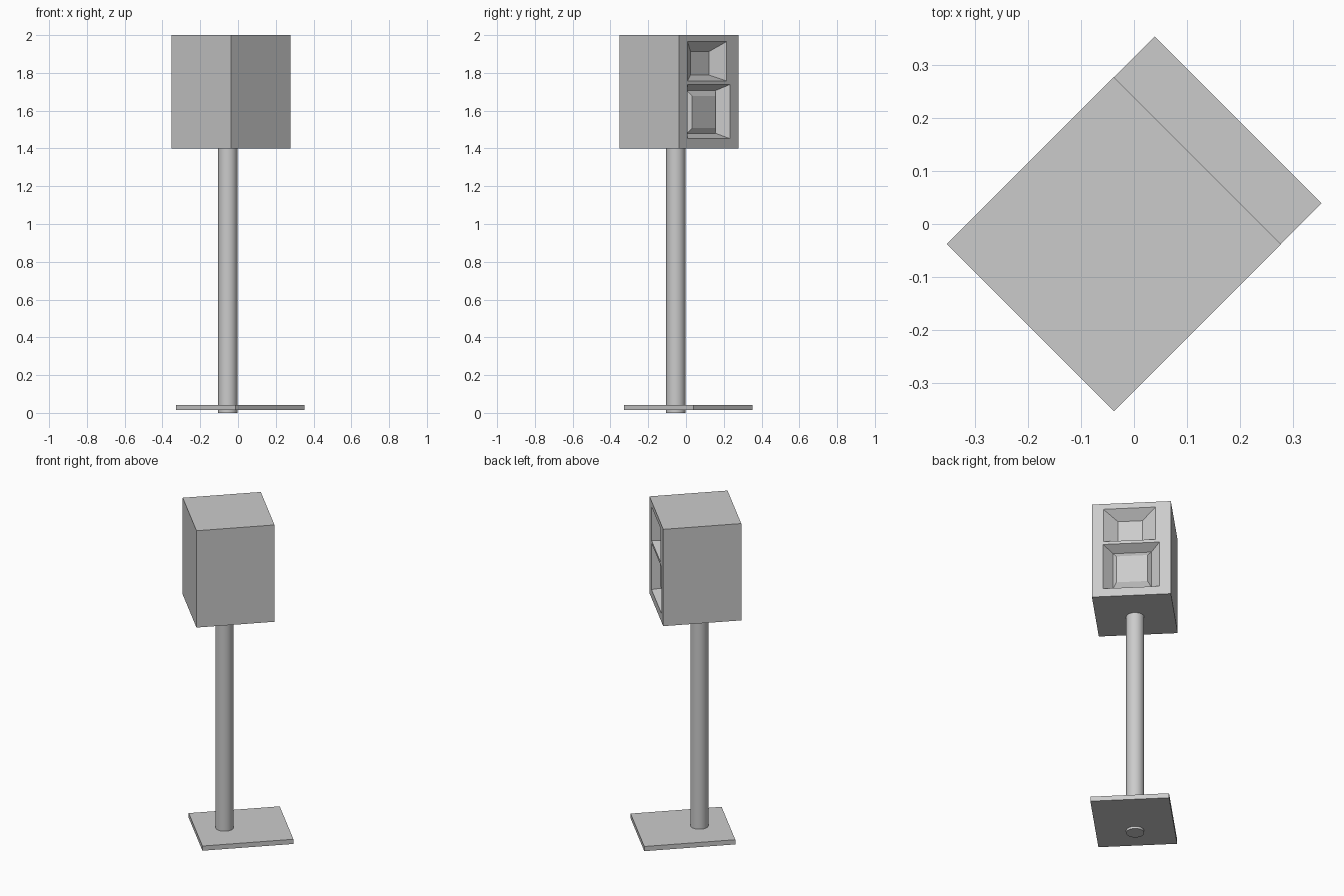
import bpy, bmesh, math

if "Cube" in bpy.data.objects:
    bpy.data.objects.remove(bpy.data.objects["Cube"])

TURN = math.radians(135)   # the speaker faces +x +y; parts are built facing local -y
FRONT = -0.169             # local y of the cabinet front
RECESS = FRONT + 0.055     # local y of the recess floors


def add_object(name, bm):
    bmesh.ops.recalc_face_normals(bm, faces=bm.faces)
    mesh = bpy.data.meshes.new(name)
    bm.to_mesh(mesh)
    bm.free()
    obj = bpy.data.objects.new(name, mesh)
    obj.rotation_euler.z = TURN
    bpy.context.collection.objects.link(obj)
    return obj


def frustum(name, y0, rect0, y1, rect1):
    """Block between two upright rectangles (x0, x1, z0, z1) at depths y0 and y1."""
    bm = bmesh.new()
    rings = []
    for y, (x0, x1, z0, z1) in ((y0, rect0), (y1, rect1)):
        rings.append([bm.verts.new((x, y, z)) for x, z in
                      ((x0, z0), (x1, z0), (x1, z1), (x0, z1))])
    a, b = rings
    bm.faces.new(a)
    bm.faces.new(b[::-1])
    for i in range(4):
        j = (i + 1) % 4
        bm.faces.new((a[i], b[i], b[j], a[j]))
    return add_object(name, bm)


def box(name, x0, x1, y0, y1, z0, z1):
    return frustum(name, y0, (x0, x1, z0, z1), y1, (x0, x1, z0, z1))


def carve(target, name, outer, inner):
    """Cut a tapered recess into the cabinet front."""
    k = 0.1  # carry the taper a little past the front face
    mouth = [o + k * (o - i) for o, i in zip(outer, inner)]
    cutter = frustum(name, FRONT - k * (RECESS - FRONT), mouth, RECESS, inner)
    cutter.hide_render = True
    cutter.hide_set(True)
    mod = target.modifiers.new(name, 'BOOLEAN')
    mod.operation = 'DIFFERENCE'
    mod.solver = 'EXACT'
    mod.object = cutter
    bpy.context.view_layer.objects.active = target
    bpy.ops.object.modifier_apply(modifier=name)
    bpy.data.objects.remove(cutter)


# Cabinet with two horn-shaped recesses
cabinet = box("cabinet", -0.2225, 0.2225, FRONT, 0.276, 1.4, 2.0)
carve(cabinet, "upper_recess", (-0.158, 0.136, 1.757, 1.966), (-0.08, 0.058, 1.788, 1.913))
lower_floor = (-0.108, 0.108, 1.48, 1.707)
carve(cabinet, "lower_recess", (-0.159, 0.159, 1.452, 1.738), lower_floor)

# Raised driver on the lower recess floor
frustum("driver", RECESS - 0.02, (-0.088, 0.088, 1.509, 1.677), RECESS, lower_floor)

# Base plate
box("base_plate", -0.222, 0.222, -0.277, 0.242, 0.014, 0.043)

# Pole, poking slightly below the plate
bpy.ops.mesh.primitive_cylinder_add(
    vertices=32, radius=0.051, depth=1.4, location=(-0.054, -0.054, 0.7))
bpy.context.object.name = "pole"
bpy.ops.object.shade_smooth_by_angle()
